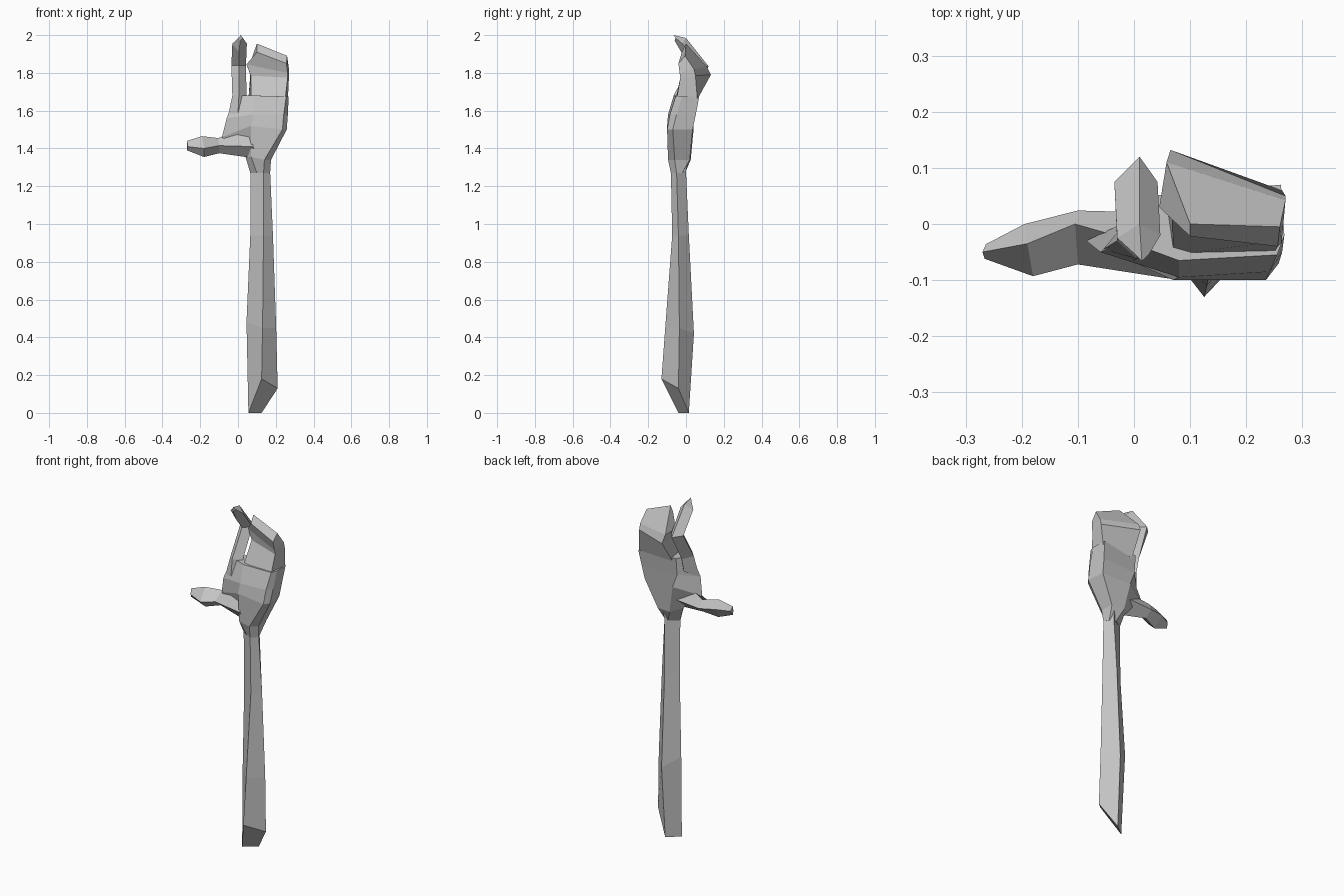
import bpy, bmesh

grey = bpy.data.materials.new("plain_grey")
grey.diffuse_color = (0.55, 0.55, 0.55, 1)


def loft(name, rings):
    """Skin a list of equal-sized point rings and cap both ends."""
    bm = bmesh.new()
    loops = [[bm.verts.new(p) for p in ring] for ring in rings]
    n = len(loops[0])
    for a, b in zip(loops, loops[1:]):
        for i in range(n):
            j = (i + 1) % n
            bm.faces.new((a[i], a[j], b[j], b[i]))
    bm.faces.new(loops[0][::-1])
    bm.faces.new(loops[-1])
    bmesh.ops.recalc_face_normals(bm, faces=bm.faces)
    mesh = bpy.data.meshes.new(name)
    bm.to_mesh(mesh)
    bm.free()
    mesh.materials.append(grey)
    obj = bpy.data.objects.new(name, mesh)
    bpy.context.collection.objects.link(obj)
    return obj


# Forearm: diamond section (front, right, back, left) with a slanted cut end
loft("forearm", [
    [(.125, -.13, .18), (.21, -.04, .13), (.125, .015, 0), (.055, -.04, 0)],
    [(.13, -.11, .45), (.202, -.035, .45), (.13, .042, .42), (.045, -.02, .48)],
    [(.135, -.073, .94), (.185, -.04, .94), (.13, .015, .94), (.065, -.035, .94)],
    [(.135, -.08, 1.28), (.17, -.05, 1.28), (.14, .0, 1.28), (.065, -.04, 1.28)],
    [(.14, -.09, 1.36), (.17, -.06, 1.36), (.15, .02, 1.36), (.06, -.03, 1.36)],
])

# Palm: six-sided section (left, front left, front right, right, back right, back left)
loft("palm", [
    [(.065, -.04, 1.27), (.10, -.062, 1.27), (.135, -.08, 1.27),
     (.17, -.05, 1.27), (.155, -.02, 1.27), (.12, -.005, 1.27)],
    [(.04, -.03, 1.355), (.07, -.09, 1.355), (.14, -.095, 1.34),
     (.175, -.06, 1.34), (.17, .02, 1.34), (.09, .025, 1.34)],
    [(-.085, -.03, 1.46), (.07, -.1, 1.52), (.235, -.1, 1.5),
     (.258, -.07, 1.5), (.245, .035, 1.5), (.06, .04, 1.5)],
    [(-.06, -.05, 1.56), (.08, -.095, 1.58), (.242, -.085, 1.58),
     (.264, -.05, 1.58), (.252, .052, 1.58), (.03, .04, 1.58)],
    [(-.015, -.03, 1.68), (.08, -.065, 1.68), (.255, -.055, 1.675),
     (.268, -.02, 1.675), (.262, .07, 1.675), (.03, .05, 1.68)],
])

# Thumb: section (top, front, bottom, back), running out to the left
loft("thumb", [
    [(.07, -.05, 1.52), (.08, -.1, 1.41), (.11, -.06, 1.345), (.05, .02, 1.42)],
    [(-.105, 0, 1.455), (-.10, -.072, 1.415), (-.10, -.02, 1.375), (-.10, .024, 1.41)],
    [(-.19, -.035, 1.465), (-.18, -.093, 1.4), (-.18, -.045, 1.355), (-.195, 0, 1.42)],
    [(-.27, -.05, 1.44), (-.266, -.062, 1.41), (-.27, -.05, 1.39), (-.264, -.036, 1.415)],
])

# Index finger: section (left, front, right, back), hooked forward at the tip
loft("index_finger", [
    [(-.055, -.045, 1.56), (0, -.065, 1.59), (.05, -.03, 1.62), (0, .02, 1.6)],
    [(-.03, -.03, 1.68), (.005, -.062, 1.69), (.045, -.02, 1.68), (0, .04, 1.68)],
    [(-.035, .075, 1.84), (.005, .03, 1.84), (.042, .075, 1.84), (.01, .12, 1.835)],
    [(-.03, -.025, 1.955), (.005, -.025, 1.91), (.047, -.02, 1.955), (.01, .0, 1.985)],
    [(.003, -.055, 1.985), (.012, -.06, 1.97), (.026, -.055, 1.985), (.014, -.066, 2.0)],
])

# Joined fingers: section (inner left, inner right, outer right, outer left)
loft("folded_fingers", [
    [(.07, -.055, 1.66), (.25, -.05, 1.66), (.264, .06, 1.66), (.055, .05, 1.66)],
    [(.068, .03, 1.785), (.263, -.03, 1.775), (.27, .05, 1.785), (.065, .132, 1.79)],
    [(.045, .03, 1.845), (.263, -.034, 1.8), (.27, .042, 1.82), (.058, .11, 1.835)],
    [(.10, -.022, 1.91), (.256, -.04, 1.85), (.26, -.005, 1.89), (.10, 0, 1.955)],
])
